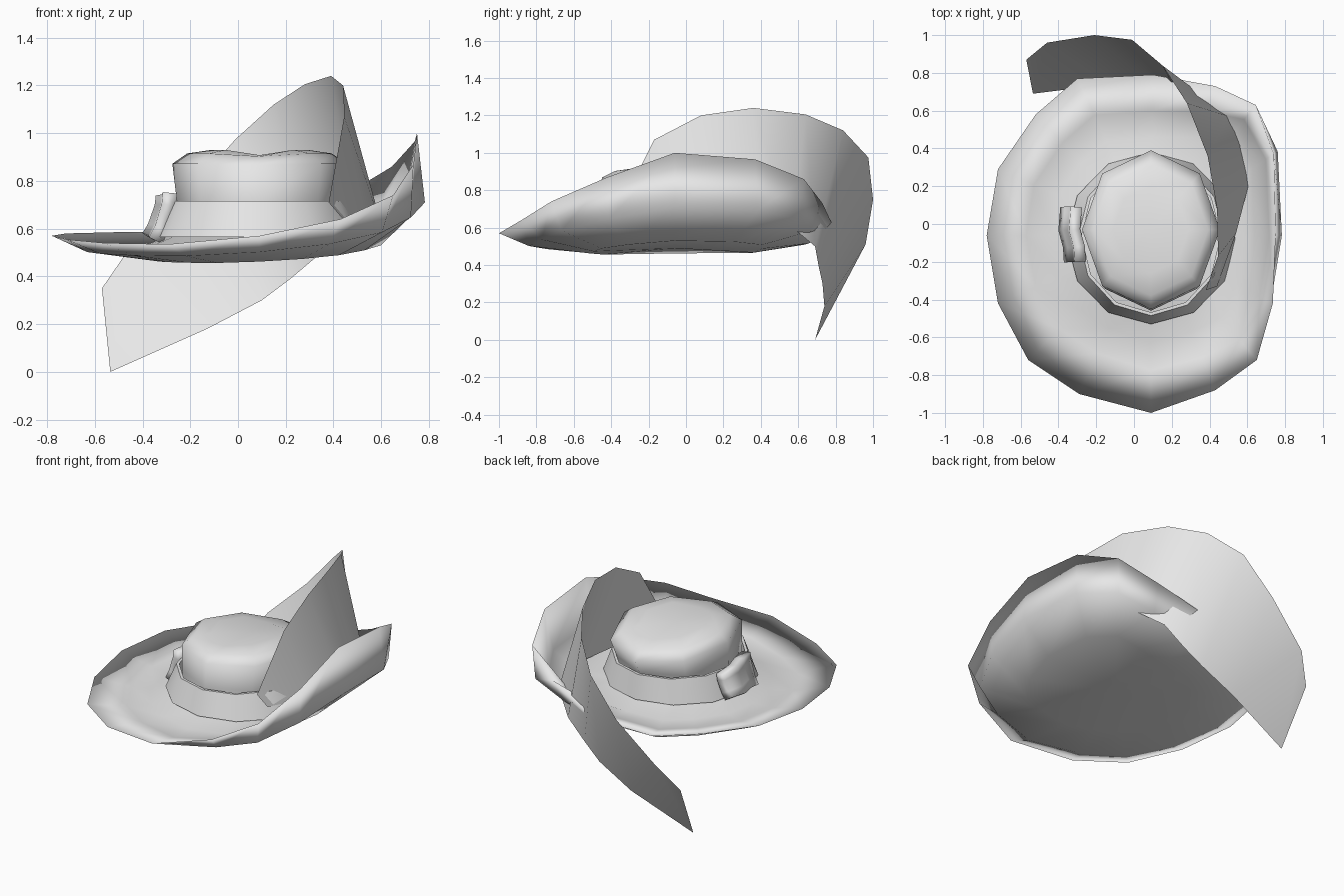
import bpy
import bmesh
import math

cube = bpy.data.objects.get("Cube")
if cube:
    bpy.data.objects.remove(cube, do_unlink=True)

felt = bpy.data.materials.new("pale grey")
felt.use_nodes = True
grey = (0.8, 0.8, 0.8, 1)
felt.diffuse_color = grey
felt.node_tree.nodes["Principled BSDF"].inputs["Base Color"].default_value = grey


def loft(name, rings, closed=True, angle=60, thickness=0):
    """Join successive rows of points with quads into one named object."""
    bm = bmesh.new()
    rows = [[bm.verts.new(p) for p in ring] for ring in rings]
    count = len(rows[0])
    for low, high in zip(rows, rows[1:]):
        for i in range(count if closed else count - 1):
            j = (i + 1) % count
            bm.faces.new((low[i], low[j], high[j], high[i]))
    bmesh.ops.remove_doubles(bm, verts=bm.verts, dist=0.0005)
    bmesh.ops.recalc_face_normals(bm, faces=bm.faces)
    mesh = bpy.data.meshes.new(name)
    bm.to_mesh(mesh)
    bm.free()
    mesh.materials.append(felt)
    obj = bpy.data.objects.new(name, mesh)
    bpy.context.collection.objects.link(obj)
    if thickness:
        solid = obj.modifiers.new("Thickness", "SOLIDIFY")
        solid.thickness = thickness
        solid.offset = 0
    bpy.ops.object.select_all(action="DESELECT")
    obj.select_set(True)
    bpy.context.view_layer.objects.active = obj
    bpy.ops.object.shade_smooth_by_angle(angle=math.radians(angle))
    return obj


def ellipse(center, rx, ry, z, sides):
    """Ring of points starting at the front."""
    ring = []
    for i in range(sides):
        a = math.tau * i / sides - math.pi / 2
        ring.append((center[0] + rx * math.cos(a), center[1] + ry * math.sin(a), z))
    return ring


# Brim: rim outline, swept up high on the left side
rim = [
    (.09, -1, .57), (.43, -.88, .64), (.65, -.72, .74), (.735, -.42, .87),
    (.75, -.06, 1), (.74, .37, .965), (.645, .63, .86), (.43, .73, .73),
    (.1, .79, .6), (-.3, .77, .585), (-.52, .58, .585), (-.72, .29, .58),
    (-.78, -.06, .57), (-.72, -.42, .555), (-.56, -.72, .54), (-.29, -.9, .535),
]
middle = (.09, -.06)


def brim_ring(scale, scale_lift, height, height_lift):
    """Rim outline shrunk toward the middle, varying with how far it is raised."""
    ring = []
    for x, y, z in rim:
        lift = (z - .57) / .43
        s = scale + scale_lift * lift
        ring.append((middle[0] + (x - middle[0]) * s,
                     middle[1] + (y - middle[1]) * s,
                     height + height_lift * lift))
    return ring


loft("brim", [
    brim_ring(0, 0, .49, 0),          # underside
    brim_ring(.48, .29, .462, .068),
    brim_ring(.83, .22, .502, .208),
    rim,
    brim_ring(.76, .19, .522, .2),    # upper side
    brim_ring(.6, .15, .515, .06),
    brim_ring(.42, 0, .575, 0),
    brim_ring(0, 0, .58, 0),
], angle=180)


# Crown: eight sided, lower at the back, with a shallow crease along the top
def crown_ring(scale, z, crease=0, forward=0, slope=.13):
    center = (.09, -.03 - forward)
    ring = ellipse(center, .365 * scale, .42 * scale, z, 8)
    return [(x, y, h - crease * (abs(x - center[0]) < .01)
             - slope * max(0, y - center[1])) for x, y, h in ring]


loft("crown", [
    crown_ring(.92, .56, 0, .035, 0),
    crown_ring(.95, .72, 0, .03, 0),
    crown_ring(1, .872, .005),
    crown_ring(.83, .915, .012),
    crown_ring(.55, .93, .022),
    crown_ring(0, .905),
], angle=85)

# Hat band: tapered collar with a thin open top
loft("hat_band", [
    ellipse((.09, -.075), .45, .455, .565, 12),
    ellipse((.09, -.065), .385, .42, .715, 12),
    ellipse((.09, -.065), .368, .403, .715, 12),
    ellipse((.09, -.065), .368, .403, .565, 12),
], angle=40)

# Feather: curved sheet sweeping back round the left side and down behind
upper_edge = [
    (.38, -.35, .71), (.445, -.17, 1.07), (.44, .08, 1.2), (.39, .36, 1.24),
    (.28, .64, 1.205), (.15, .84, 1.12), (-.01, .975, .975), (-.21, 1, .75),
    (-.46, .96, .51), (-.57, .87, .35),
]
lower_edge = [
    (.44, -.33, .64), (.54, -.05, .62), (.605, .2, .6), (.57, .42, .58),
    (.5, .57, .6), (.35, .69, .5), (.22, .71, .39), (.1, .73, .3),
    (-.13, .74, .18), (-.535, .69, 0),
]
loft("feather", [upper_edge, lower_edge], closed=False)

# Buckle: thick, slightly bent plate leaning on the right side of the band
stations = [(-.2, .005, .1), (-.12, 0, .09), (-.03, -.025, .085), (.09, -.015, .07)]
rows = []
for side in (-1, -.5, .5, 1):
    row = []
    for y, shift, half in stations:
        dent = .01 if abs(side) < 1 else 0
        row.append((-.32 + shift + .03 * side + dent, y, .65 + half * side))
    rows.append(row)
loft("buckle", rows, closed=False, angle=40, thickness=.06)
